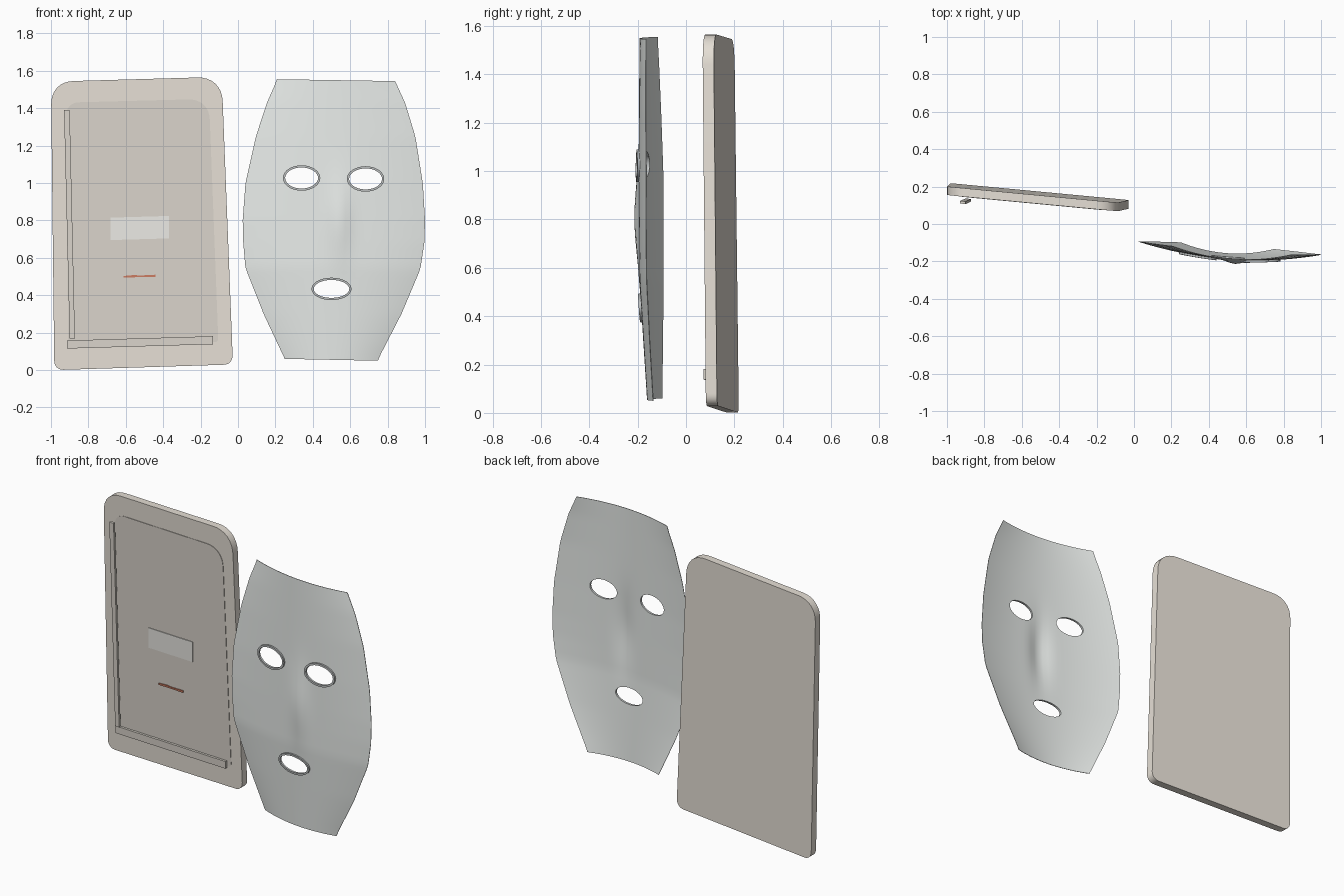
import bpy, bmesh, math
from mathutils import Vector

if "Cube" in bpy.data.objects:
    bpy.data.objects.remove(bpy.data.objects["Cube"])


def finish(name, bm, color, smooth=True):
    bmesh.ops.recalc_face_normals(bm, faces=bm.faces)
    me = bpy.data.meshes.new(name)
    bm.to_mesh(me)
    bm.free()
    ob = bpy.data.objects.new(name, me)
    bpy.context.collection.objects.link(ob)
    if color:
        mat = bpy.data.materials.new(name + "_mat")
        mat.diffuse_color = (*color, 1)
        mat.use_nodes = True
        mat.node_tree.nodes["Principled BSDF"].inputs["Base Color"].default_value = mat.diffuse_color
        me.materials.append(mat)
    if smooth:
        bpy.ops.object.select_all(action='DESELECT')
        ob.select_set(True)
        bpy.context.view_layer.objects.active = ob
        bpy.ops.object.shade_smooth_by_angle(angle=math.radians(30))
    return ob


# ---------- leaning tray ----------
def plane_y(x, z):
    return 0.080 - 0.094 * x - 0.0129 * z


def rounded(corners, n=8):
    """Corners are (x, z, radius); returns an outline with rounded corners."""
    out = []
    for i, (x, z, r) in enumerate(corners):
        p = Vector((x, z))
        if r == 0:
            out.append(p)
            continue
        a = p + (Vector(corners[i - 1][:2]) - p).normalized() * r
        b = p + (Vector(corners[(i + 1) % len(corners)][:2]) - p).normalized() * r
        for k in range(n + 1):
            t = k / n
            w = 0.83 * 2 * t * (1 - t)
            u, v = (1 - t) ** 2, t * t
            out.append((a * u + p * w + b * v) / (u + w + v))
    return out


def plate(name, corners, front, thick, color):
    """Flat part parallel to the tray; front is its height before the tray face."""
    bm = bmesh.new()
    pts = rounded(corners)
    f = [bm.verts.new((x, plane_y(x, z) - front, z)) for x, z in pts]
    b = [bm.verts.new((x, plane_y(x, z) - front + thick, z)) for x, z in pts]
    bm.faces.new(f)
    bm.faces.new(b[::-1])
    for i in range(len(f)):
        j = (i + 1) % len(f)
        bm.faces.new((f[i], b[i], b[j], f[j]))
    return finish(name, bm, color)


TAN, DARK = (0.79, 0.74, 0.67), (0.70, 0.66, 0.60)
plate("tray_slab", [(-0.982, 0.0, 0.05), (-0.027, 0.03, 0.05),
                    (-0.087, 1.568, 0.13), (-1.0, 1.542, 0.12)], 0, 0.046, TAN)
plate("tray_inner_panel", [(-0.908, 0.13, 0.02), (-0.105, 0.15, 0.02),
                           (-0.155, 1.45, 0.11), (-0.92, 1.43, 0.07)], 0.003, 0.004, DARK)
plate("left_strip", [(-0.90, 0.17, 0), (-0.872, 0.17, 0),
                     (-0.90, 1.39, 0), (-0.93, 1.39, 0)], 0.040, 0.014, DARK)
plate("bottom_strip", [(-0.915, 0.115, 0), (-0.135, 0.138, 0),
                       (-0.135, 0.181, 0), (-0.915, 0.158, 0)], 0.018, 0.014, DARK)
plate("label_panel", [(-0.682, 0.695, 0), (-0.37, 0.704, 0),
                      (-0.37, 0.824, 0), (-0.682, 0.815, 0)], 0.007, 0.004, (0.83, 0.82, 0.78))
plate("red_slit", [(-0.613, 0.494, 0), (-0.53, 0.497, 0), (-0.44, 0.498, 0), (-0.44, 0.51, 0),
                   (-0.52, 0.506, 0), (-0.56, 0.508, 0), (-0.613, 0.503, 0)],
      0.009, 0.006, (0.60, 0.20, 0.12))


# ---------- curved mask ----------
LEFT = [(0.06, 0.25), (0.30, 0.137), (0.545, 0.040), (0.68, 0.028), (0.80, 0.025),
        (1.0, 0.040), (1.25, 0.096), (1.43, 0.155), (1.555, 0.21)]
RIGHT = [(0.05, 0.745), (0.30, 0.874), (0.54, 0.975), (0.68, 0.996), (0.80, 1.0),
         (1.0, 0.988), (1.25, 0.948), (1.43, 0.893), (1.545, 0.84)]
EDGE = [(0.05, -0.120), (0.55, -0.130), (1.0, -0.131), (1.55, -0.142)]
DEPTH = [(0.05, 0.040), (0.55, 0.058), (1.0, 0.060), (1.55, 0.046)]


def lerp(table, z):
    z = min(max(z, table[0][0]), table[-1][0])
    for (z0, a), (z1, b) in zip(table, table[1:]):
        if z <= z1:
            return a + (b - a) * (z - z0) / (z1 - z0)
    return table[-1][1]


def mask_y(x, z):
    l, r = lerp(LEFT, z), lerp(RIGHT, z)
    u = (2 * x - l - r) / (r - l)
    nose = 0.022 * math.exp(-((x - 0.54) / 0.06) ** 2 - ((z - 0.80) / 0.20) ** 2)
    return lerp(EDGE, z) - 0.072 * (x - 0.515) - lerp(DEPTH, z) * (1 - u * u) - nose


def ellipse(cx, cz, rx, rz, n=32):
    return [(cx + rx * math.cos(2 * math.pi * i / n), cz + rz * math.sin(2 * math.pi * i / n))
            for i in range(n)]


bm = bmesh.new()
NX, NZ, T = 32, 48, 0.003
layers = []
for off in (0, T):
    rows = []
    for j in range(NZ + 1):
        z = 0.055 + 1.495 * j / NZ
        l, r = lerp(LEFT, z), lerp(RIGHT, z)
        rows.append([])
        for i in range(NX + 1):
            x = l + (r - l) * i / NX
            dz = (0.005 - 0.010 * i / NX) * abs(1 if j in (0, NZ) else 0)
            rows[-1].append(bm.verts.new((x, mask_y(x, z) + off, z + dz)))
    for a, b in zip(rows, rows[1:]):
        for i in range(NX):
            bm.faces.new((a[i], a[i + 1], b[i + 1], b[i]))
    layers.append([rows[0], [r[-1] for r in rows], rows[-1], [r[0] for r in rows]])
for a, b in zip(*layers):
    for i in range(len(a) - 1):
        bm.faces.new((a[i], a[i + 1], b[i + 1], b[i]))
mask = finish("mask_shell", bm, (0.82, 0.85, 0.83))

# eye and mouth openings with raised rims
HOLES = [("left_eye", 0.34, 1.027, 0.088, 0.056), ("right_eye", 0.682, 1.022, 0.088, 0.056),
         ("mouth", 0.50, 0.434, 0.095, 0.048)]
for name, cx, cz, rx, rz in HOLES:
    bm = bmesh.new()
    a, b = ([bm.verts.new((x, y, z)) for x, z in ellipse(cx, cz, rx, rz)] for y in (-0.5, 0.03))
    bm.faces.new(a)
    bm.faces.new(b[::-1])
    for i in range(32):
        j = (i + 1) % 32
        bm.faces.new((a[i], b[i], b[j], a[j]))
    cutter = finish(name + "_cutter", bm, None, False)
    cutter.hide_render = True
    mod = mask.modifiers.new(name, 'BOOLEAN')
    mod.operation, mod.solver, mod.object = 'DIFFERENCE', 'EXACT', cutter
    bpy.context.view_layer.objects.active = mask
    bpy.ops.object.modifier_apply(modifier=name)
    bpy.data.objects.remove(cutter)

    bm = bmesh.new()
    loops = [[bm.verts.new((x, mask_y(x, z) - h, z)) for x, z in ellipse(cx, cz, rx + w, rz + w)]
             for w, h in ((0, 0), (0, 0.010), (0.012, 0.010), (0.012, 0))]
    for k in range(4):
        p, q = loops[k], loops[(k + 1) % 4]
        for i in range(32):
            j = (i + 1) % 32
            bm.faces.new((p[i], p[j], q[j], q[i]))
    finish(name + "_rim", bm, (0.50, 0.52, 0.52))
